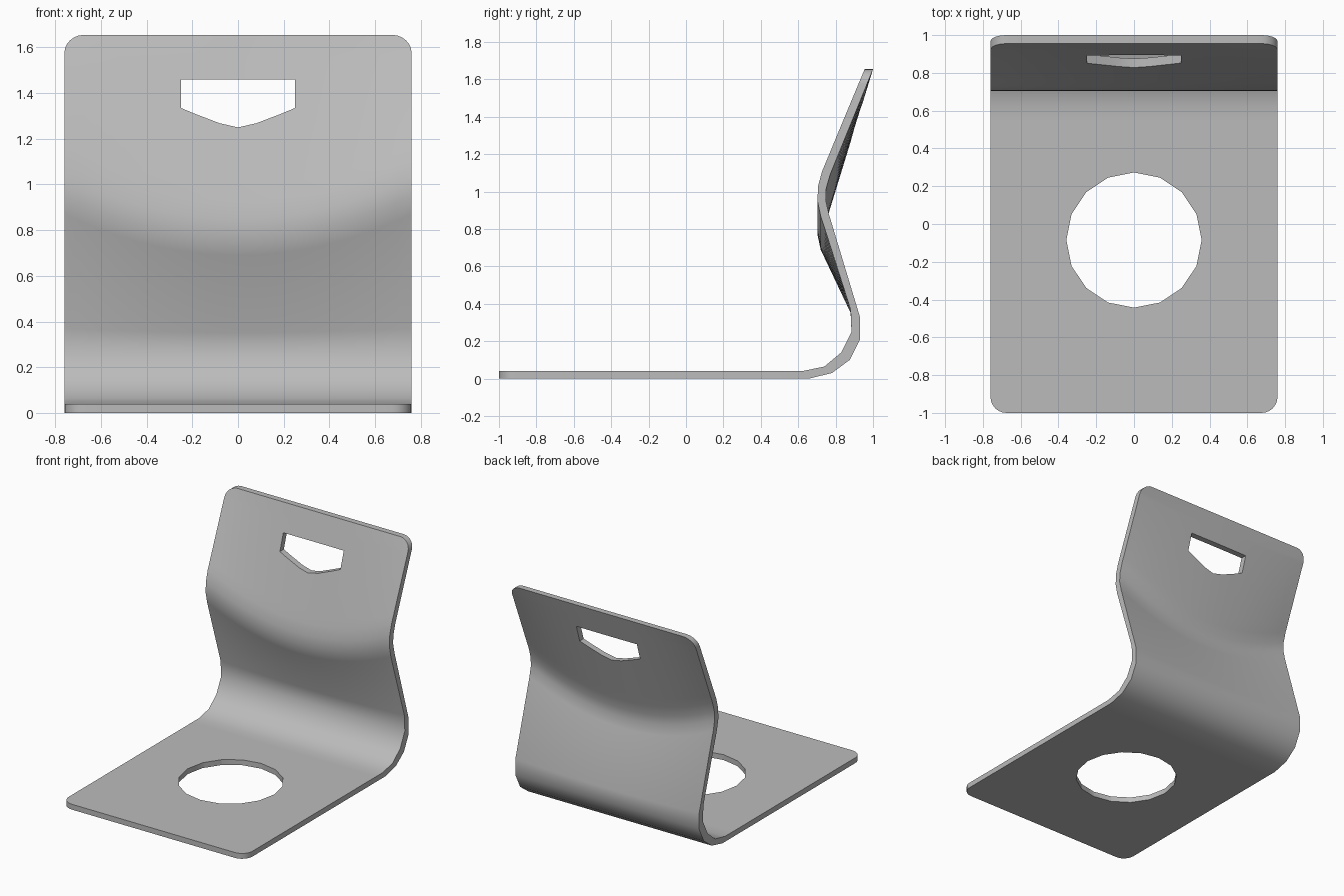
import bpy, bmesh, math
from mathutils import Vector

cube = bpy.data.objects.get("Cube")
if cube:
    bpy.data.objects.remove(cube)

HALF, RADIUS, COLUMNS, DIP = 0.76, 0.085, 24, 0.18

grey = bpy.data.materials.new("plain_grey")
grey.use_nodes = True
colour = (0.5, 0.5, 0.5, 1)
grey.diffuse_color = colour
grey.node_tree.nodes["Principled BSDF"].inputs["Base Color"].default_value = colour


def new_object(name, bm):
    bmesh.ops.recalc_face_normals(bm, faces=bm.faces)
    mesh = bpy.data.meshes.new(name)
    bm.to_mesh(mesh)
    bm.free()
    obj = bpy.data.objects.new(name, mesh)
    bpy.context.collection.objects.link(obj)
    mesh.materials.append(grey)
    return obj


def prism(name, points, direction):
    """Cutter: a flat outline pushed along a direction."""
    bm = bmesh.new()
    face = bm.faces.new([bm.verts.new(p) for p in points])
    out = bmesh.ops.extrude_face_region(bm, geom=[face])["geom"]
    bmesh.ops.translate(bm, vec=direction,
                        verts=[v for v in out if isinstance(v, bmesh.types.BMVert)])
    obj = new_object(name, bm)
    obj.hide_render = True
    return obj


# Side profile: inner y, z, outer y, z, and how far the row dips mid-width
seat_end = (-1, 0.04, -1, 0, 0)
seat_back = (0.62, 0.04, 0.655, 0, 0)
bends = [
    (0.74, 0.065, 0.78, 0.03, 0),
    (0.83, 0.14, 0.875, 0.1, 0),
    (0.885, 0.25, 0.93, 0.21, 0),
    (0.88, 0.37, 0.93, 0.33, 0.1),
    (0.72, 0.87, 0.764, 0.88, 1),
    (0.703, 0.95, 0.747, 0.955, 1),
    (0.706, 1.03, 0.75, 1.02, 1),
]
back_base = (0.728, 1.11, 0.772, 1.095, 1)
back_top = (0.955, 1.655, 1, 1.655, 0)


def mix(a, b, t):
    return tuple(p + (q - p) * t for p, q in zip(a, b))


def rounded_end(end, inside):
    """Rows that narrow to round the two corners of a sheet end."""
    length = math.dist(end[:2], inside[:2])
    rows = []
    for i in range(7):
        a = math.pi / 2 * i / 6
        rows.append((mix(end, inside, RADIUS * (1 - math.cos(a)) / length),
                     HALF - RADIUS + RADIUS * math.sin(a)))
    return rows


rows = rounded_end(seat_end, seat_back)
rows += [(mix(seat_end, seat_back, 0.95), HALF), (seat_back, HALF)]
rows += [(b, HALF) for b in bends]
rows += [(back_base, HALF), (mix(back_base, back_top, 0.1), HALF)]
rows += rounded_end(back_top, back_base)[::-1]

# Bent sheet: two skins joined around the rim
bm = bmesh.new()
skins = ([], [])
for (yi, zi, yo, zo, dip), half in rows:
    for skin, y, z in ((skins[0], yi, zi), (skins[1], yo, zo)):
        line = []
        for c in range(COLUMNS + 1):
            x = half * (2 * c / COLUMNS - 1)
            drop = DIP * dip * (1 - (x / HALF) ** 2)
            line.append(bm.verts.new((x, y, z - drop)))
        skin.append(line)
for skin in skins:
    for a, b in zip(skin, skin[1:]):
        for c in range(COLUMNS):
            bm.faces.new((a[c], a[c + 1], b[c + 1], b[c]))


def rim(skin):
    return (skin[0] + [r[-1] for r in skin[1:-1]] + skin[-1][::-1]
            + [r[0] for r in skin[-2:0:-1]])


inner, outer = rim(skins[0]), rim(skins[1])
for i in range(len(inner)):
    bm.faces.new((inner[i - 1], inner[i], outer[i], outer[i - 1]))
shell = new_object("bent_seat_and_back", bm)

# Round seat opening and hand hold
circle = [(0.358 * math.sin(math.tau * i / 16), -0.085 + 0.358 * math.cos(math.tau * i / 16), -0.2)
          for i in range(16)]
half_grip = [(0.25, 1.46), (0.25, 1.335), (0.19, 1.31), (0.08, 1.268)]
grip = half_grip + [(0, 1.25)] + [(-x, z) for x, z in half_grip[::-1]]
cutters = [
    prism("seat_hole_cutter", circle, Vector((0, 0, 0.4))),
    prism("hand_hold_cutter", [(x, 0.6, z) for x, z in grip], Vector((0, 0.6, 0))),
]

bpy.ops.object.select_all(action="DESELECT")
shell.select_set(True)
bpy.context.view_layer.objects.active = shell
for cutter in cutters:
    mod = shell.modifiers.new("opening", "BOOLEAN")
    mod.operation = "DIFFERENCE"
    mod.solver = "EXACT"
    mod.object = cutter
    bpy.ops.object.modifier_apply(modifier=mod.name)
    bpy.data.objects.remove(cutter)
bpy.ops.object.shade_smooth_by_angle(angle=math.radians(40))
